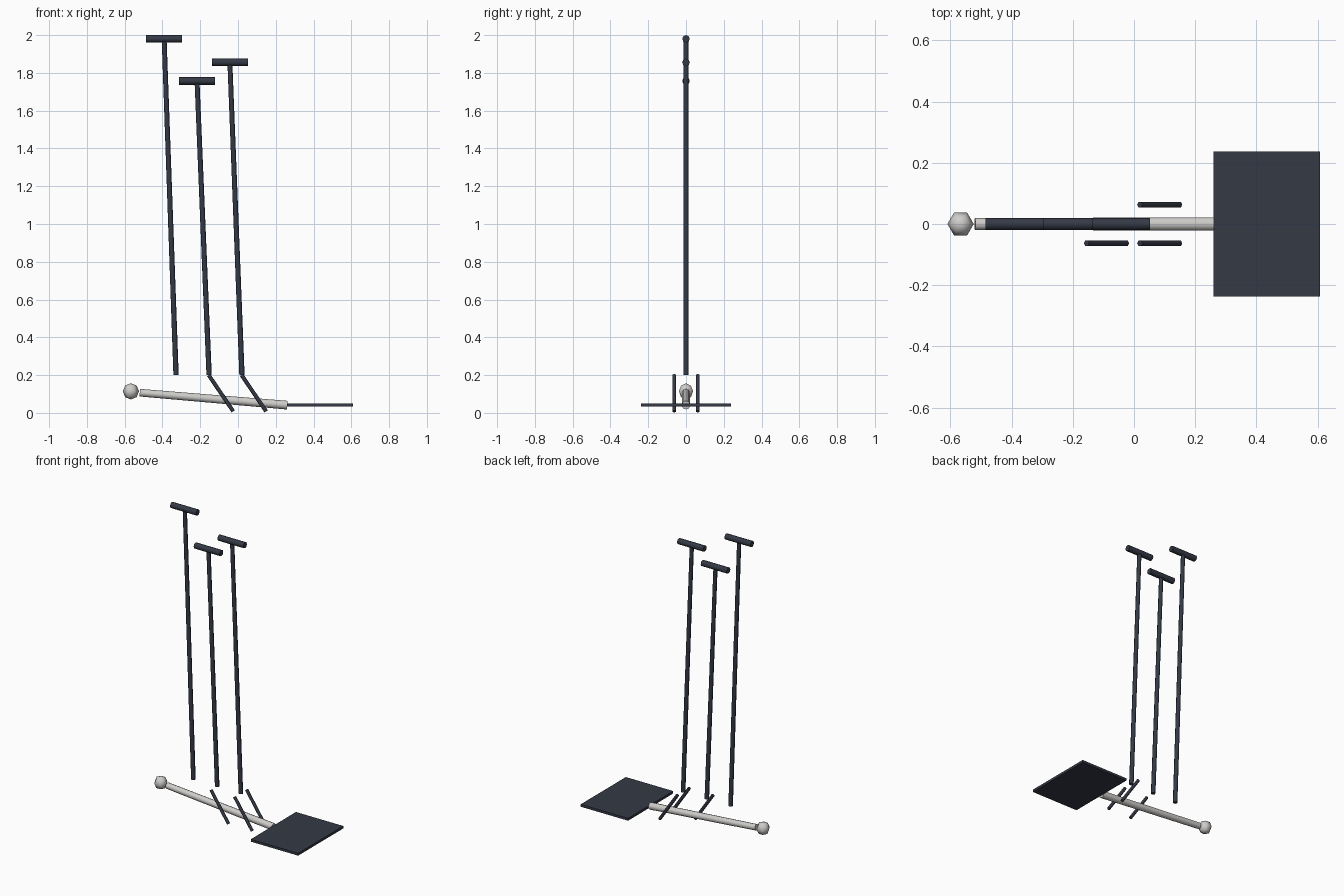
import bpy
import math
from mathutils import Vector

cube = bpy.data.objects.get("Cube")
if cube:
    bpy.data.objects.remove(cube, do_unlink=True)


def make_material(name, rgb):
    mat = bpy.data.materials.new(name)
    mat.use_nodes = True
    mat.diffuse_color = (*rgb, 1)
    mat.node_tree.nodes["Principled BSDF"].inputs["Base Color"].default_value = (*rgb, 1)
    return mat


steel = make_material("dark_blue_grey", (0.034, 0.041, 0.06))
chrome = make_material("light_grey", (0.62, 0.61, 0.59))


def finish(name, mat, smooth=True):
    obj = bpy.context.object
    obj.name = name
    obj.data.materials.append(mat)
    if smooth:
        bpy.ops.object.shade_smooth_by_angle(angle=math.radians(62))
    return obj


def rod(name, start, end, r_start, r_end, sides, mat):
    """Straight, optionally tapered rod between two points."""
    a, b = Vector(start), Vector(end)
    axis = b - a
    bpy.ops.mesh.primitive_cone_add(vertices=sides, radius1=r_start, radius2=r_end,
                                    depth=axis.length, location=(a + b) / 2)
    bpy.context.object.rotation_euler = axis.to_track_quat("Z", "Y").to_euler()
    return finish(name, mat)


# Three leaning shafts, each with a crossbar grip: foot x, grip x, grip height
for side, foot_x, grip_x, grip_z in (("right", -0.328, -0.391, 1.98),
                                     ("middle", -0.153, -0.217, 1.757),
                                     ("left", 0.021, -0.043, 1.856)):
    rod(side + "_shaft", (foot_x, 0, 0.2), (grip_x, 0, grip_z), 0.014, 0.013, 8, steel)
    rod(side + "_grip", (grip_x - 0.095, 0, grip_z), (grip_x + 0.095, 0, grip_z),
        0.02, 0.02, 8, steel)

# Slanted prongs either side of the bar
for name, x, y in (("middle_front_prong", -0.155, -0.063),
                   ("left_front_prong", 0.019, -0.063),
                   ("left_back_prong", 0.019, 0.063)):
    rod(name, (x, y, 0.2), (x + 0.13, y, 0.008), 0.0105, 0.0105, 6, steel)

# Sloping bar with a ball at its raised end
rod("bar", (-0.52, 0, 0.107), (0.26, 0, 0.041), 0.02, 0.023, 10, chrome)
bpy.ops.mesh.primitive_uv_sphere_add(segments=6, ring_count=4, radius=0.043,
                                     location=(-0.567, 0, 0.114),
                                     rotation=(0, 0, math.radians(30)))
ball = bpy.context.object
# Put two corners of the hexagonal outline on the bar's axis
corner = max(ball.data.vertices, key=lambda v: v.co.xy.length).co
ball.rotation_euler.z = -math.atan2(corner.y, corner.x)
finish("ball", chrome)

# Flat blade
bpy.ops.mesh.primitive_cube_add(size=1, location=(0.434, 0, 0.041))
bpy.context.object.scale = (0.348, 0.474, 0.016)
finish("blade", steel, smooth=False)
